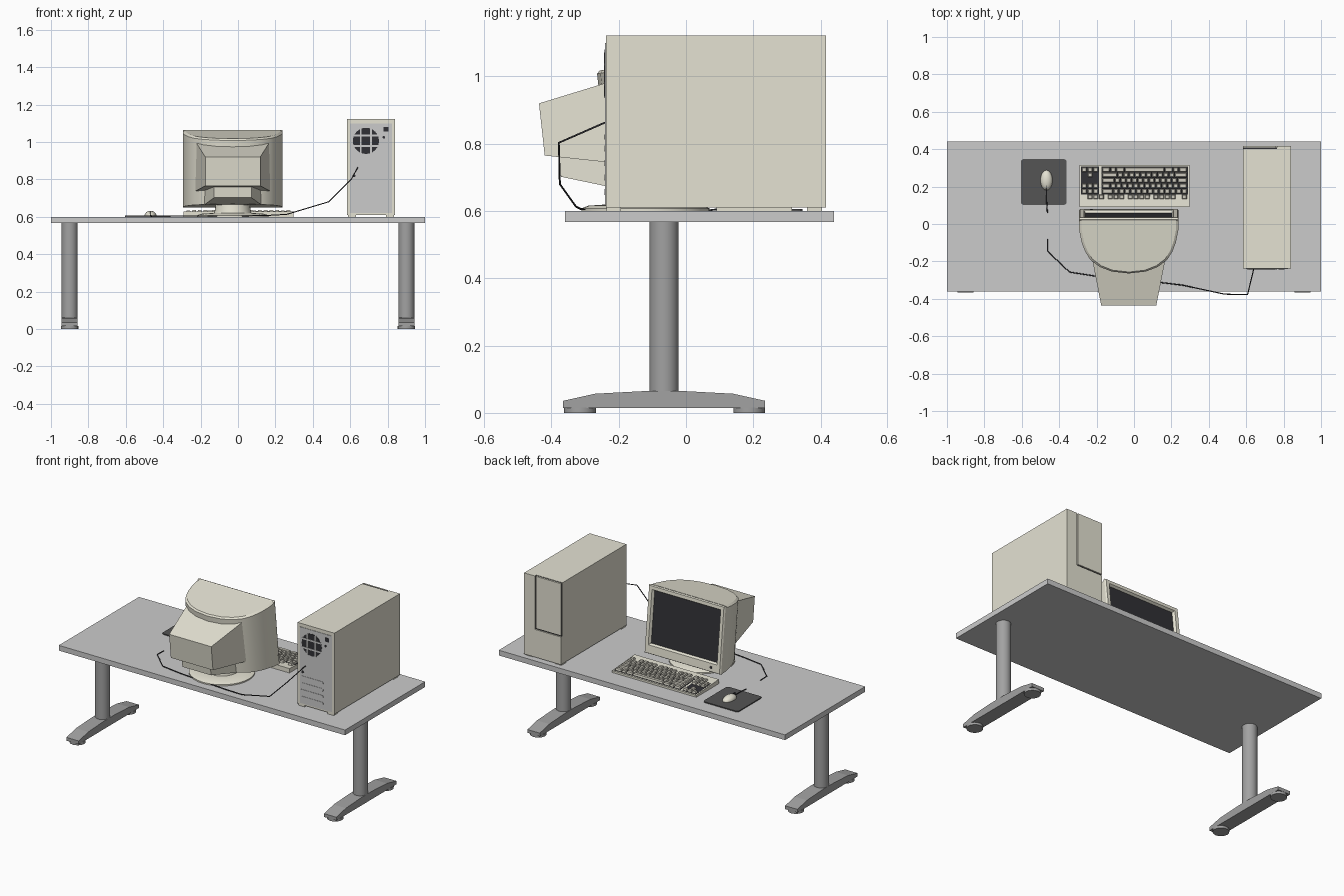
import bpy, bmesh, math
from mathutils import Vector

if "Cube" in bpy.data.objects:
    bpy.data.objects.remove(bpy.data.objects["Cube"])


def mat(name, r, g, b):
    m = bpy.data.materials.new(name)
    m.diffuse_color = (r, g, b, 1)
    m.use_nodes = True
    m.node_tree.nodes["Principled BSDF"].inputs["Base Color"].default_value = m.diffuse_color
    return m


BEIGE = mat("beige", .78, .76, .65)
KEY = mat("key_beige", .62, .60, .52)
DARK = mat("dark", .03, .03, .035)
PAD = mat("pad_grey", .09, .09, .09)
TOP = mat("table_grey", .62, .62, .62)
METAL = mat("metal_grey", .36, .36, .36)
PANEL = mat("panel_grey", .55, .55, .56)


def finish(name, bm, m, smooth=None):
    bmesh.ops.recalc_face_normals(bm, faces=bm.faces[:])
    me = bpy.data.meshes.new(name)
    bm.to_mesh(me)
    bm.free()
    o = bpy.data.objects.new(name, me)
    bpy.context.collection.objects.link(o)
    me.materials.append(m)
    if smooth:
        bpy.ops.object.select_all(action='DESELECT')
        o.select_set(True)
        bpy.context.view_layer.objects.active = o
        bpy.ops.object.shade_smooth_by_angle(angle=math.radians(smooth))
    return o


def loft(name, rings, m, smooth=None, bm=None, caps=(True, True)):
    own = bm is None
    bm = bm or bmesh.new()
    vs = [[bm.verts.new(p) for p in r] for r in rings]
    n = len(rings[0])
    for a, b in zip(vs, vs[1:]):
        for i in range(n):
            bm.faces.new((a[i], a[(i + 1) % n], b[(i + 1) % n], b[i]))
    if caps[0]:
        bm.faces.new(vs[0][::-1])
    if caps[1]:
        bm.faces.new(vs[-1])
    return finish(name, bm, m, smooth) if own else None


def rect(x0, x1, y0, y1, z):
    return [(x0, y0, z), (x1, y0, z), (x1, y1, z), (x0, y1, z)]


def box(name, x0, x1, y0, y1, z0, z1, m, bm=None):
    return loft(name, [rect(x0, x1, y0, y1, z0), rect(x0, x1, y0, y1, z1)], m, bm=bm)


def circle(r, x, y, z, n=32):
    return [(x + r * math.cos(2 * math.pi * i / n), y + r * math.sin(2 * math.pi * i / n), z) for i in range(n)]


def turned(name, prof, x, y, m, n=32):
    return loft(name, [circle(r, x, y, z, n) for r, z in prof], m, 35)


# Table
box("table_top", -1, 1, -.36, .44, .567, .60, TOP)
foot_profile = [(-.365, .015), (-.365, .036), (-.27, .057), (-.12, .065), (-.01, .065),
                (.14, .057), (.235, .036), (.235, .015)]
for side, x in (("left", -.9), ("right", .9)):
    turned(side + "_leg", [(.043, .06), (.043, .567)], x, -.065, METAL)
    loft(side + "_foot", [[(x + d, y, z) for y, z in foot_profile] for d in (-.043, .043)], METAL)
    for end, y in (("front", -.315), ("back", .188)):
        turned(f"{side}_{end}_foot_pad", [(.047, 0), (.047, .016)], x, y, METAL, 16)

# Computer tower, facing +y
box("tower_body", .583, .84, -.238, .40, .61, 1.122, BEIGE)
box("tower_front_lower", .583, .84, .40, .416, .61, .785, BEIGE)
box("tower_front_side", .765, .84, .40, .416, .785, 1.122, BEIGE)
box("tower_door_gap", .585, .765, .40, .408, .785, 1.12, DARK)
box("tower_door", .583, .758, .408, .416, .793, 1.122, BEIGE)
for i, (x, y) in enumerate([(.61, -.215), (.813, -.215), (.61, .382), (.813, .382)]):
    box(f"tower_foot_{i}", x - .022, x + .022, y - .022, y + .022, .60, .61, BEIGE)

# Tower rear panel, fan grille, sockets and vents
box("rear_panel", .60, .824, -.2405, -.238, .62, 1.10, PANEL)


def disc_xz(name, r, x, z, y0, y1, m):
    return loft(name, [[(px, y, pz) for px, pz, _ in circle(r, x, z, 0, 24)] for y in (y0, y1)], m)


FX, FZ = .684, 1.006
disc_xz("fan_opening", .07, FX, FZ, -.242, -.2405, DARK)
bm = bmesh.new()
for d in (-.028, .028):
    box("", FX + d - .005, FX + d + .005, -.244, -.242, FZ - .066, FZ + .066, PANEL, bm)
    box("", FX - .066, FX + .066, -.2445, -.242, FZ + d - .005, FZ + d + .005, PANEL, bm)
finish("fan_bars", bm, PANEL)
box("power_socket", .777, .805, -.243, -.2405, 1.055, 1.08, DARK)
disc_xz("small_socket", .007, .78, 1.025, -.243, -.2405, DARK)
disc_xz("cable_socket", .008, .62, .82, -.243, -.2405, DARK)
for i in range(4):
    z, r = .657 + i * .043, .009
    pts = []
    for cx, a0 in ((.756, -90), (.613, 90)):
        for k in range(7):
            a = math.radians(a0 + 30 * k)
            pts.append((cx + r * math.cos(a), z + r * math.sin(a)))
    loft(f"vent_slot_{i}", [[(x, y, zz) for x, zz in pts] for y in (-.2425, -.2405)], PANEL)

# Monitor, tilted back, screen facing +y
CX, TILT = -.028, math.radians(6.3)


def tilt(x, v, w):
    return (CX + x, .075 + v * math.cos(TILT) - w * math.sin(TILT),
            .65 + v * math.sin(TILT) + w * math.cos(TILT))


half = [(.267, -.012), (.266, -.06), (.252, -.13), (.233, -.18), (.205, -.225),
        (.155, -.263), (.09, -.288), (0, -.298)]
plan = half + [(-x, v) for x, v in half[-2::-1]]
shell_rings = [[tilt(x, v, -v * .17) for x, v in plan],
               [tilt(x, v, .408 + v * .05) for x, v in plan],
               [tilt(x * .95, -.012 + (v + .012) * .97, .417 + v * .05) for x, v in plan]]
loft("monitor_shell", shell_rings, BEIGE, 30)


def frame(hx, w0, w1, v):
    return [tilt(-hx, v, w0), tilt(hx, v, w0), tilt(hx, v, w1), tilt(-hx, v, w1)]


loft("monitor_bezel", [frame(.267, 0, .412, -.013), frame(.267, 0, .418, -.004),
                       frame(.261, .005, .413, .005), frame(.24, .055, .392, .005),
                       frame(.23, .064, .384, -.011)], BEIGE)
loft("screen", [frame(.232, .062, .386, -.0125), frame(.2305, .0635, .3845, -.010)], DARK)
loft("power_button", [[tilt(-.2 + .008 * math.cos(a), v, .03 + .008 * math.sin(a))
                       for a in [k * math.pi / 6 for k in range(12)]] for v in (.005, .008)], DARK)


def section(hx, z0, z1, y0, y1):
    return [(CX - hx, y0, z0), (CX + hx, y0, z0), (CX + hx, y1, z1), (CX - hx, y1, z1)]


loft("monitor_rear_housing", [section(.203, .736, 1.008, -.15, -.15),
                              section(.147, .765, .92, -.42, -.437)], BEIGE)
loft("monitor_lower_housing", [section(.155, .662, .80, -.18, -.18),
                               section(.10, .702, .775, -.372, -.38)], BEIGE)
turned("monitor_base", [(.19, .60), (.19, .608), (.17, .616), (.11, .62)], CX, -.12, BEIGE)
turned("monitor_neck", [(.10, .618), (.095, .64), (.09, .685)], CX, -.12, BEIGE)

# Keyboard, turned to the user at +y
def deck(y):
    return .628 - (y - .09) * .07


loft("keyboard_body", [[(x, .09, .60), (x, .09, deck(.09)), (x, .315, deck(.315)), (x, .315, .60)]
                       for x in (-.292, .296)], BEIGE)
for name, x0, x1 in (("main", -.175, .288), ("side", -.284, -.188)):
    loft(name + "_key_bed", [[(x, y, deck(y) + d) for x, y in
                              ((x0, .158), (x1, .158), (x1, .307), (x0, .307))]
                             for d in (-.001, .001)], DARK)
U = .0305
rows = [(.145, [1, -1] + [1] * 4 + [-.5] + [1] * 4 + [-.5] + [1] * 4 + [-.1, -.1] + [1] * 3),
        (.175, [1] * 13 + [2, -.55, 1, 1, 1]),
        (.204, [1.5] + [1] * 12 + [1.5, -.55, 1, 1, 1]),
        (.233, [1.75] + [1] * 11 + [2.25]),
        (.262, [2.25] + [1] * 10 + [2.75, -1.55, 1]),
        (.291, [1.5, 1, 1.5, 7, 1.5, 1, 1.5, -.55, 1, 1, 1])]
rows[0][1][15:] = [-.55, 1, 1, 1]
bm = bmesh.new()
for y, widths in rows:
    x = .285
    for w in widths:
        e = x - abs(w) * U
        if w > 0:
            z = deck(y)
            loft("", [rect(e + .002, x - .002, y - .0128, y + .0128, z - .002),
                      rect(e + .006, x - .006, y - .009, y + .009, z + .012)], KEY, bm=bm)
        x = e
finish("keys", bm, KEY)

# Mouse and pad
pad = []
for cx, cy, a0 in ((-.375, .332, 0), (-.59, .332, 90), (-.59, .117, 180), (-.375, .117, 270)):
    for k in range(4):
        a = math.radians(a0 + 30 * k)
        pad.append((cx + .015 * math.cos(a), cy + .015 * math.sin(a)))
loft("mouse_pad", [[(x, y, z) for x, y in pad] for z in (.60, .606)], PAD)
bm = bmesh.new()
bmesh.ops.create_uvsphere(bm, u_segments=24, v_segments=12, radius=1)
cut = bmesh.ops.bisect_plane(bm, geom=bm.verts[:] + bm.edges[:] + bm.faces[:],
                             plane_co=(0, 0, -.001), plane_no=(0, 0, -1), clear_outer=True)
bmesh.ops.holes_fill(bm, edges=[e for e in bm.edges if e.is_boundary])
for v in bm.verts:
    v.co = Vector((-.468 + v.co.x * .032, .234 + v.co.y * .054, .606 + v.co.z * .026))
finish("mouse", bm, BEIGE, 40)
box("mouse_button_split", -.4695, -.4665, .178, .215, .607, .628, DARK)


# Cords
def cord(name, pts):
    c = bpy.data.curves.new(name, 'CURVE')
    c.dimensions = '3D'
    c.bevel_depth = .003
    c.bevel_resolution = 1
    s = c.splines.new('POLY')
    s.points.add(len(pts) - 1)
    for p, q in zip(s.points, pts):
        p.co = (*q, 1)
    o = bpy.data.objects.new(name, c)
    bpy.context.collection.objects.link(o)
    c.materials.append(DARK)


cord("mouse_cord", [(-.468, .185, .61), (-.467, .12, .609), (-.463, .06, .601)])
cord("desk_cord", [(-.463, -.08, .602), (-.463, -.145, .604), (-.345, -.257, .604), (-.21, -.278, .604),
                   (.136, -.312, .606), (.26, -.327, .613), (.484, -.375, .68), (.607, -.378, .803),
                   (.64, -.241, .863)])
